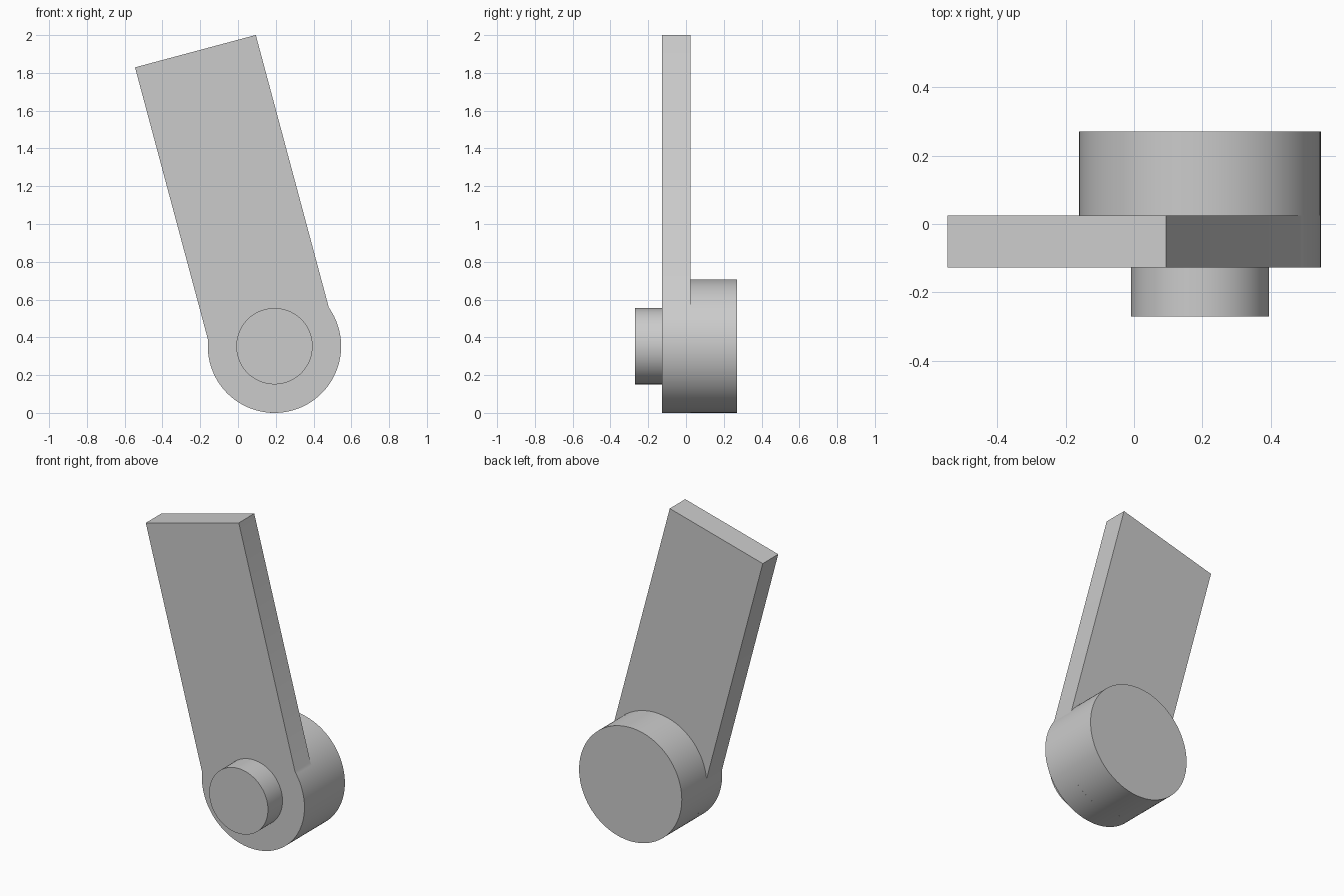
import bpy
import bmesh
from math import sin, cos, acos, pi, radians
from mathutils import Vector

cube = bpy.data.objects.get("Cube")
if cube:
    bpy.data.objects.remove(cube, do_unlink=True)

# Pivot, radii and arm size
PIVOT = Vector((0.193, 0.353))
DRUM_R, PIN_R = 0.353, 0.202
HALF_W, ARM_LEN = 0.331, 1.617
TILT = radians(15)
FRONT, PLATE_FRONT, PLATE_BACK, BACK = -0.27, -0.127, 0.025, 0.27

grey = bpy.data.materials.new("light grey")
grey.use_nodes = True
grey.diffuse_color = (0.6, 0.6, 0.6, 1)
grey.node_tree.nodes["Principled BSDF"].inputs["Base Color"].default_value = (0.6, 0.6, 0.6, 1)


def arc(radius, start, end, steps):
    """Points on a circle around the pivot, in the xz plane."""
    angles = [start + (end - start) * i / steps for i in range(steps + 1)]
    return [PIVOT + radius * Vector((cos(a), sin(a))) for a in angles]


def prism(name, outline, y0, y1):
    """Extrude an xz outline from y0 to y1."""
    bm = bmesh.new()
    face = bm.faces.new([bm.verts.new((p.x, y0, p.y)) for p in outline])
    result = bmesh.ops.extrude_face_region(bm, geom=[face], use_keep_orig=True)
    moved = [v for v in result["geom"] if isinstance(v, bmesh.types.BMVert)]
    bmesh.ops.translate(bm, verts=moved, vec=(0, y1 - y0, 0))
    bmesh.ops.recalc_face_normals(bm, faces=bm.faces)
    mesh = bpy.data.meshes.new(name)
    bm.to_mesh(mesh)
    bm.free()
    mesh.materials.append(grey)
    obj = bpy.data.objects.new(name, mesh)
    bpy.context.collection.objects.link(obj)
    bpy.ops.object.select_all(action="DESELECT")
    obj.select_set(True)
    bpy.context.view_layer.objects.active = obj
    bpy.ops.object.shade_smooth_by_angle(angle=radians(20))
    return obj


# Arm plate: straight tilted sides meeting a round lower end
along = Vector((-sin(TILT), cos(TILT)))
across = Vector((cos(TILT), sin(TILT)))
meet = acos(HALF_W / DRUM_R)
round_end = arc(DRUM_R, TILT + pi - meet, TILT + 2 * pi + meet, 80)
top_corners = [PIVOT + along * ARM_LEN + across * HALF_W * s for s in (1, -1)]
prism("arm_plate", round_end + top_corners, PLATE_FRONT, PLATE_BACK)

# Drum behind the plate and pin in front of it
prism("pivot_drum", arc(DRUM_R, 0, 2 * pi, 96)[:-1], PLATE_BACK, BACK)
prism("pivot_pin", arc(PIN_R, 0, 2 * pi, 72)[:-1], FRONT, PLATE_FRONT)
